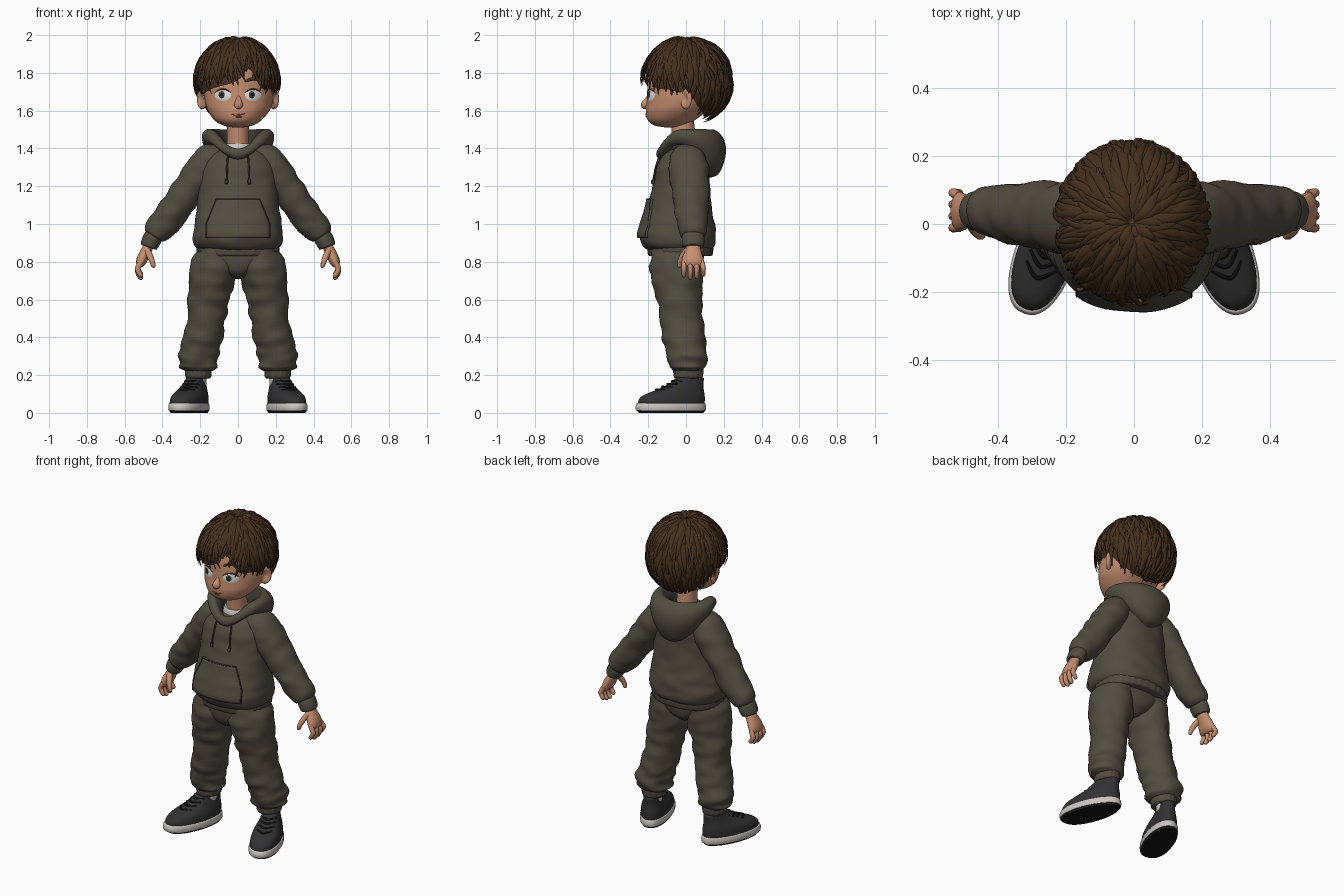
import bpy, bmesh, math, random
from math import sin, cos, pi, radians
from mathutils import Vector, Matrix, noise
from mathutils.bvhtree import BVHTree

random.seed(4)
if "Cube" in bpy.data.objects:
    bpy.data.objects.remove(bpy.data.objects["Cube"])


def material(name, *rgb):
    m = bpy.data.materials.new(name)
    m.use_nodes = True
    m.diffuse_color = (*rgb, 1)
    m.node_tree.nodes["Principled BSDF"].inputs["Base Color"].default_value = (*rgb, 1)
    return m


SKIN = material("skin", .56, .27, .16)
HAIR = material("brown hair", .06, .03, .012)
CLOTH = material("olive cloth", .082, .075, .053)
LINING = material("dark lining", .04, .038, .03)
SHOE = material("charcoal shoe", .032, .032, .034)
WHITE = material("off white", .6, .58, .54)
RUBBER = material("black rubber", .008, .008, .008)
EYE = material("eye white", .75, .74, .72)
IRIS = material("dark iris", .05, .032, .024)
LIP = material("lip", .26, .08, .05)


def finish(name, bm, *mats, recalc=True, angle=45):
    if recalc:
        bmesh.ops.recalc_face_normals(bm, faces=bm.faces)
    me = bpy.data.meshes.new(name)
    bm.to_mesh(me)
    bm.free()
    ob = bpy.data.objects.new(name, me)
    bpy.context.collection.objects.link(ob)
    for m in mats:
        me.materials.append(m)
    bpy.ops.object.select_all(action="DESELECT")
    ob.select_set(True)
    bpy.context.view_layer.objects.active = ob
    bpy.ops.object.shade_smooth_by_angle(angle=radians(angle))
    return ob


def resample(rows, n):
    """Smooth curve through rows of numbers."""
    out = []
    for k in range(n + 1):
        f = k / n * (len(rows) - 1)
        i = min(int(f), len(rows) - 2)
        t = f - i
        a, b, c, d = (rows[min(max(i + o, 0), len(rows) - 1)] for o in (-1, 0, 1, 2))
        out.append([(2*q + (r - p)*t + (2*p - 5*q + 4*r - s)*t*t + (3*q - p - 3*r + s)*t**3) / 2
                    for p, q, r, s in zip(a, b, c, d)])
    return out


def skin(bm, rings, wrap=True, caps=True):
    vs = [[bm.verts.new(p) for p in r] for r in rings]
    n = len(vs[0])
    for a, b in zip(vs, vs[1:]):
        for j in range(n if wrap else n - 1):
            k = (j + 1) % n
            bm.faces.new((a[j], a[k], b[k], b[j]))
    if caps:
        bm.faces.new(vs[0])
        bm.faces.new(vs[-1])


def loft(rows, n=32, steps=30, e=1, folds=0, ribs=0, side=1):
    """Stack of rounded sections: z, centre x, centre y, radius x, radius y."""
    bm = bmesh.new()
    rings = []
    for z, cx, cy, rx, ry in resample(rows, steps):
        ring = []
        for j in range(n):
            c, s = cos(2*pi*j/n), sin(2*pi*j/n)
            k = 1 - ribs * (j % 4 < 2)
            p = Vector((cx + rx*k*math.copysign(abs(c)**e, c), cy + ry*k*math.copysign(abs(s)**e, s), z))
            f = folds * noise.noise(Vector((p.x*9, p.y*9, p.z*19)))
            ring.append(Vector((side*(p.x + c*f), p.y + s*f, z)))
        rings.append(ring)
    skin(bm, rings)
    return bm


def sweep(bm, rows, ref=(0, 1, 0), n=12, steps=12, folds=0, side=1):
    """Tube along x, y, z with two radii per point; the second lies along ref."""
    rows = resample(rows, steps)
    pts = [Vector(r[:3]) for r in rows]
    rings = []
    for i, r in enumerate(rows):
        t = (pts[min(i + 1, steps)] - pts[max(i - 1, 0)]).normalized()
        u = t.cross(Vector(ref)).normalized()
        v = u.cross(t)
        ring = []
        for j in range(n):
            d = u*cos(2*pi*j/n)*r[3] + v*sin(2*pi*j/n)*r[4]
            p = pts[i] + d
            p += d.normalized() * folds * noise.noise(Vector((p.x*9, p.y*9, p.z*18)))
            ring.append((p.x*side, p.y, p.z))
        rings.append(ring)
    skin(bm, rings)


def front_y(tree, x, z):
    hit = tree.ray_cast(Vector((x, -1, z)), Vector((0, 1, 0)))[0]
    return hit.y if hit else -.1


# Head, neck and undershirt
head = loft([(1.512, 0, -.08, .03, .035), (1.522, 0, -.088, .08, .08), (1.55, 0, -.078, .125, .125),
             (1.6, .004, -.05, .163, .163), (1.65, .005, -.03, .18, .178), (1.7, .005, -.022, .183, .183),
             (1.78, 0, -.005, .183, .195), (1.86, 0, .005, .165, .18), (1.92, 0, .01, .11, .12),
             (1.945, 0, .01, .03, .03)], n=48, steps=48)
face = BVHTree.FromBMesh(head)
finish("head", head, SKIN, angle=80)
finish("neck", loft([(1.36, 0, 0, .07, .075), (1.43, 0, -.008, .058, .065), (1.56, 0, -.02, .058, .06)]), SKIN)
finish("undershirt", loft([(1.36, 0, -.01, .084, .088), (1.41, 0, -.01, .075, .08), (1.425, 0, -.01, .068, .072)]), WHITE)


# Painted face details, laid on the head
def patch(name, cx, cz, w, h, lift, mat, bend=0, tilt=0):
    bm = bmesh.new()
    rings = []
    for r in (1, .85, .65, .4, .2, 0):
        ring = []
        for j in range(28):
            u, v = r*cos(2*pi*j/28), r*sin(2*pi*j/28)
            x, z = cx + w*u, cz + h*v + bend*u*u + tilt*u
            ring.append((x, front_y(face, x, z) - .0015 - lift*(1 - r**4), z))
        rings.append(ring)
    skin(bm, rings, caps=False)
    bmesh.ops.remove_doubles(bm, verts=bm.verts, dist=.00001)
    finish(name, bm, mat, recalc=False, angle=80)


for s, side in ((1, "left"), (-1, "right")):
    x = s * .08
    patch(side + "_eye", x, 1.683, .043, .032, .004, EYE)
    patch(side + "_iris", x - .006, 1.684, .021, .024, .006, IRIS)
    patch(side + "_pupil", x - .006, 1.684, .011, .013, .0075, RUBBER)
    patch(side + "_eye_glint", x - .013, 1.693, .004, .005, .0085, EYE)
    patch(side + "_upper_lash", x, 1.714, .046, .004, .006, HAIR, bend=-.022)
    patch(side + "_eyebrow", x, 1.768, .046, .009, .006, HAIR, bend=-.012, tilt=s * .003)
    # Ear: flattened ball with a hollow, flared outwards
    bm = bmesh.new()
    bmesh.ops.create_uvsphere(bm, u_segments=24, v_segments=16, radius=1)
    for v in bm.verts:
        r = math.hypot(v.co.y, v.co.z)
        if v.co.x > 0 and r < .75:
            v.co.x -= 1.3 * (1 - r / .75)
    bm.transform(Matrix.Translation((.19, 0, 1.662)) @ Matrix.Rotation(radians(-40), 4, "Z")
                 @ Matrix.Diagonal((.018, .038, .055, 1)))
    for v in bm.verts:
        v.co.x *= s
    finish(side + "_ear", bm, SKIN, angle=80)
patch("mouth", .004, 1.578, .042, .0035, .002, LIP, bend=.007, tilt=.004)
patch("lower_lip", .004, 1.568, .02, .004, .004, LIP)
bm = bmesh.new()
sweep(bm, [(.003, -.195, 1.69, .004, .004), (.003, -.205, 1.66, .013, .012), (.003, -.218, 1.634, .023, .02),
           (.003, -.216, 1.62, .019, .016), (.003, -.207, 1.614, .004, .004)])
finish("nose", bm, SKIN, angle=80)

# Hair: cap plus layered tapering locks flowing from the crown
LINE = [(0, 91), (40, 100), (70, 110), (90, 102), (110, 130), (140, 149), (180, 157)]


def hairline(a):
    b = min(abs(a), 179.9)
    for (a0, p0), (a1, p1) in zip(LINE, LINE[1:]):
        if a0 <= b < a1:
            return p0 + (p1 - p0)*(b - a0)/(a1 - a0) - 24*math.exp(-((a - 19)/12)**2)


def scalp(a, p, k=1):
    a, p = radians(a), radians(p)
    return Vector((.205*k*sin(p)*sin(a) - .006, .005 - .222*k*sin(p)*cos(a), 1.755 + .215*k*cos(p)))


bm = bmesh.new()
skin(bm, [[scalp(a, max(.5, hairline(a) * f / 16)) for a in range(-180, 180, 6)] for f in range(17)], caps=False)
finish("hair_cap", bm, HAIR)
bm = bmesh.new()
for frac in (.22, .36, .48, .6, .7, .8, .88, .95, 1):
    count = int(12 + 40 * sin(min(frac * 2, 1.5)))
    for i in range(count):
        a = 360 * (i + random.random()*.8) / count - 180
        tip = hairline(a) * frac + random.uniform(-6, 4)
        root = max(tip - random.uniform(42, 62), 3)
        swirl, lift, wide = random.uniform(-16, 16), random.uniform(.06, .125), random.uniform(.014, .022)
        rows = []
        for k in range(7):
            t = k / 6
            w = wide * min(1, .4 + 2*t) * (1.03 - t)**.55
            rows.append((*scalp(a + swirl*t*t, root + (tip - root)*t, 1 + lift*sin(pi*.68*t)), w, w*.55))
        sweep(bm, rows, ref=scalp(a, (root + tip)/2) - Vector((0, 0, 1.755)), n=6, steps=7)
finish("hair_locks", bm, HAIR, angle=50)

# Hoodie body with ribbed hem
body = loft([(.86, 0, -.03, .2, .165), (.885, 0, -.037, .228, .19), (.93, 0, -.045, .24, .203),
             (1, 0, -.042, .231, .192), (1.1, 0, -.033, .215, .168), (1.2, 0, -.025, .207, .15),
             (1.3, 0, -.015, .198, .14), (1.36, 0, -.006, .165, .122), (1.395, 0, 0, .1, .09)],
            n=56, steps=50, e=.88, folds=.007)
chest = BVHTree.FromBMesh(body)
finish("hoodie_body", body, CLOTH, angle=70)
finish("hoodie_hem", loft([(.83, 0, -.03, .208, .163), (.84, 0, -.03, .217, .172), (.885, 0, -.03, .22, .175),
                           (.9, 0, -.03, .21, .165)], n=128, steps=8, e=.88, ribs=.014), CLOTH)

# Hood: bowl lying on the shoulders, dropping to a point behind
bm = bmesh.new()
rings = []
for rx, yf, yb, df, db in resample([(.12, -.11, .12, .06, .26), (.165, -.14, .175, .055, .235),
        (.19, -.157, .21, .035, .14), (.188, -.153, .203, .01, .06), (.168, -.14, .165, 0, .012),
        (.14, -.12, .13, .002, .004), (.1, -.1, .085, .03, .04), (.08, -.085, .06, .08, .09)], 28):
    ring = []
    for j in range(48):
        c, s = cos(2*pi*j/48), sin(2*pi*j/48)
        back = ((s + 1)/2)**2
        z = 1.503 - .105*max(0, -s)**3 - df*(1 - back) - db*back
        ring.append((rx*c, (yf + yb)/2 + (yb - yf)/2*s, z))
    rings.append(ring)
skin(bm, rings, caps=False)
for i, f in enumerate(bm.faces):
    f.material_index = int(i >= 48 * 20)
finish("hood", bm, CLOTH, LINING, angle=80)

# Front pocket with seam
half = lambda z: .172 if z < 1 else .172 - .055 * (z - 1) / .135
surface = lambda x, z, lift: (x, front_y(chest, x, z) - lift, z)
levels = [.925 + .21 * i / 14 for i in range(15)]
bm = bmesh.new()
skin(bm, [[surface(half(z)*u/10, z, .013) for u in range(-10, 11)] for z in levels], wrap=False, caps=False)
pocket = finish("front_pocket", bm, CLOTH, recalc=False)
pocket.modifiers.new("thickness", "SOLIDIFY").thickness = .018
bm = bmesh.new()
for s in (1, -1):
    sweep(bm, [(*surface(s*half(z)*.98, z, .014), .0022, .0022) for z in levels], n=6, steps=28)
sweep(bm, [(*surface(half(levels[-1])*u/5, levels[-1] - .003, .014), .0022, .0022) for u in range(-5, 6)],
      ref=(0, 0, 1), n=6)
finish("pocket_seam", bm, LINING)

# Waist of the trousers
finish("trouser_waist", loft([(.71, 0, -.045, .03, .08), (.75, 0, -.045, .11, .125), (.81, 0, -.045, .2, .138),
                              (.88, 0, -.04, .205, .14)], e=.9), CLOTH, angle=70)

for s, side in ((1, "left"), (-1, "right")):
    # Drawstring
    bm = bmesh.new()
    sweep(bm, [(s*x, front_y(chest, s*x, z) - d, z, r, r) for x, z, d, r in
               ((.04, 1.385, .035, .005), (.054, 1.35, .014, .005), (.058, 1.29, .007, .005),
                (.06, 1.235, .008, .005), (.06, 1.232, .008, .009), (.06, 1.212, .008, .008))], n=8, steps=20)
    finish(side + "_drawstring", bm, LINING)
    # Sleeve and cuff
    bm = bmesh.new()
    sweep(bm, [(.09, .01, 1.38, .05, .07), (.15, .012, 1.335, .088, .1), (.21, .018, 1.255, .09, .105),
               (.275, .025, 1.165, .084, .098), (.35, .032, 1.055, .083, .088), (.41, .037, .985, .077, .08),
               (.443, .038, .945, .06, .068), (.45, .038, .935, .04, .045)], n=32, steps=36, folds=.012, side=s)
    finish(side + "_sleeve", bm, CLOTH, angle=70)
    bm = bmesh.new()
    sweep(bm, [(.436, .038, .955, .045, .055), (.455, .038, .92, .05, .06), (.472, .038, .885, .046, .056),
               (.475, .038, .878, .038, .046)], n=24, side=s)
    finish(side + "_cuff", bm, CLOTH)
    # Hand with four fingers and a thumb
    bm = bmesh.new()
    sweep(bm, [(.465, .038, .9, .026, .034), (.485, .038, .86, .028, .042), (.505, .036, .82, .029, .056),
               (.515, .036, .79, .025, .058), (.515, .036, .772, .012, .045)], n=20, side=s)
    for k, drop in enumerate((.008, -.004, 0, .014)):
        y = -.01 + k * .031
        sweep(bm, [(.513, y, .8, .015, .014), (.53, y*1.1, .768, .015, .014), (.527, y*1.1, .74 + drop, .014, .013),
                   (.512, y*1.1, .717 + drop, .012, .011), (.507, y*1.1, .71 + drop, .003, .003)], n=10, side=s)
    sweep(bm, [(.483, .012, .865, .016, .018), (.466, -.018, .83, .017, .017), (.454, -.032, .8, .014, .014),
               (.447, -.034, .775, .011, .011), (.446, -.034, .768, .003, .003)], n=10, side=s)
    finish(side + "_hand", bm, SKIN, angle=80)
    # Trouser leg, ankle cuff and sock
    finish(side + "_trouser_leg", loft(
        [(.88, .1, -.04, .1, .13), (.8, .123, -.05, .123, .14), (.7, .137, -.045, .122, .134),
         (.6, .152, -.036, .113, .118), (.5, .167, -.024, .104, .112), (.4, .184, -.012, .107, .112),
         (.34, .198, -.002, .103, .106), (.3, .207, .004, .109, .11), (.265, .21, .007, .098, .104),
         (.24, .21, .01, .097, .1), (.222, .21, .01, .07, .08)], n=40, steps=48, folds=.016, side=s), CLOTH, angle=70)
    finish(side + "_ankle_cuff", loft([(.25, .21, .012, .07, .08), (.21, .21, .012, .071, .08),
                                       (.187, .21, .012, .067, .075), (.182, .21, .012, .055, .06)],
                                      n=64, steps=8, ribs=.025, side=s), CLOTH)
    finish(side + "_sock", loft([(.1, .215, .02, .044, .05), (.2, .21, .015, .046, .05)], steps=4, side=s), WHITE)

    # Shoe: stacked sections given as height, toe, heel and half width, then turned outwards
    def place(bm):
        for v in bm.verts:
            v.co.x *= 1 - .9 * max(0, v.co.y + .08)
        bm.transform(Matrix.Translation((s * .222, .015, 0)) @ Matrix.Rotation(s * radians(20), 4, "Z"))
        return bm

    def shoe_part(name, mat, rows):
        rows = [(z, 0, (toe + heel)/2, w, (heel - toe)/2) for z, toe, heel, w in rows]
        finish(side + name, place(loft(rows, n=40, steps=16, e=.86)), mat)

    shoe_part("_outsole", RUBBER, [(0, -.275, .08, .08), (.013, -.288, .088, .086)])
    shoe_part("_midsole", WHITE, [(.012, -.293, .092, .088), (.03, -.296, .094, .09), (.048, -.29, .09, .087),
                                  (.052, -.28, .084, .08)])
    shoe_part("_shoe_upper", SHOE, [(.048, -.282, .084, .083), (.07, -.278, .087, .083), (.092, -.255, .086, .08),
                                    (.112, -.205, .083, .073), (.135, -.145, .08, .063), (.16, -.1, .08, .055),
                                    (.182, -.072, .083, .051), (.188, -.062, .077, .045)])
    bm = bmesh.new()
    for y, z in ((-.185, .123), (-.15, .138), (-.12, .153), (-.094, .168)):
        sweep(bm, [(-.045, y + .04, z - .002, .006, .006), (0, y, z, .006, .006),
                   (.045, y + .04, z - .002, .006, .006)], ref=(0, 0, 1), n=8)
    finish(side + "_laces", place(bm), RUBBER)
